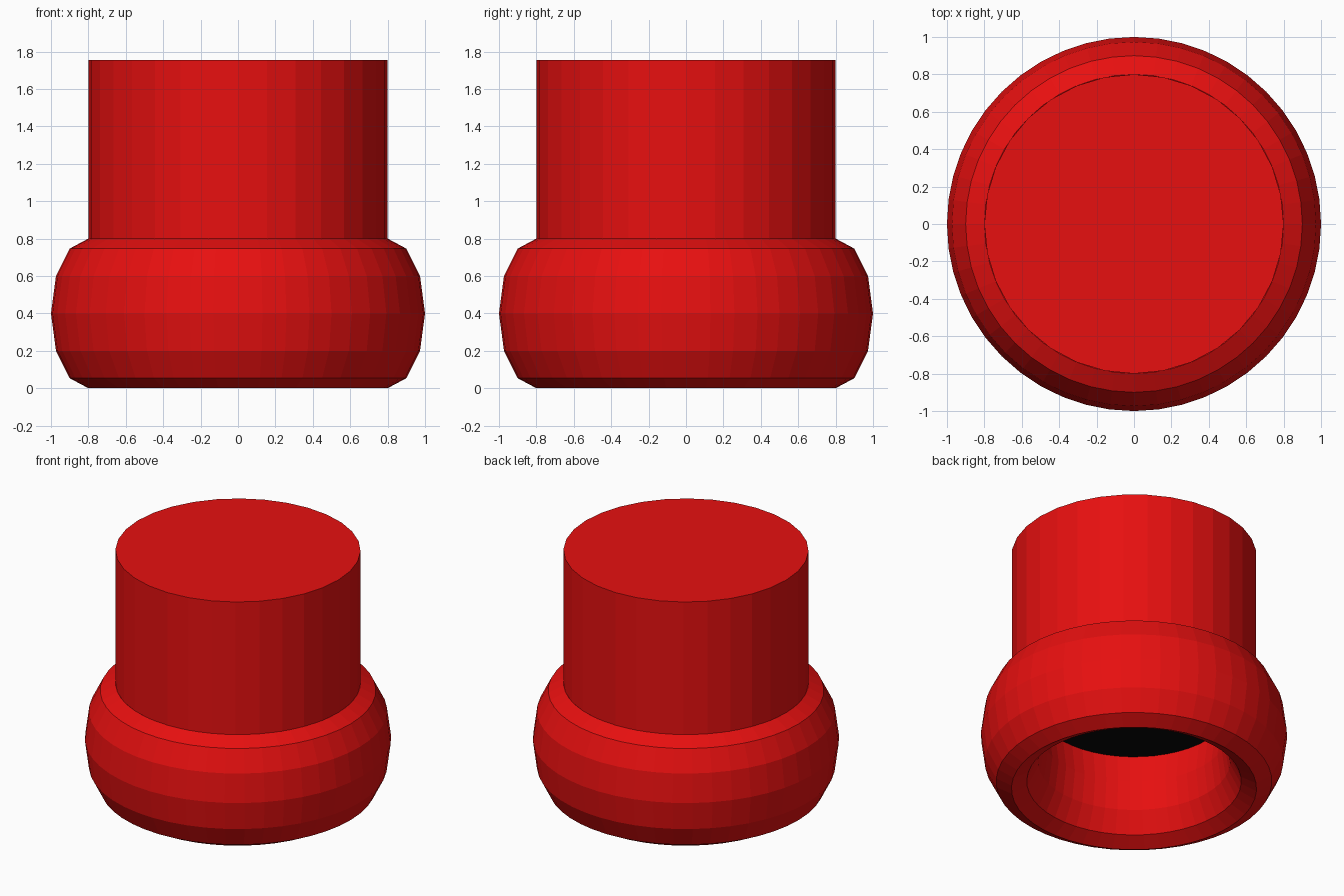
import bpy

cube = bpy.data.objects.get("Cube")
if cube:
    bpy.data.objects.remove(cube, do_unlink=True)


def make_material(name, colour):
    mat = bpy.data.materials.new(name)
    mat.use_nodes = True
    mat.diffuse_color = colour
    mat.node_tree.nodes["Principled BSDF"].inputs["Base Color"].default_value = colour
    return mat


red = make_material("red", (0.8, 0.005, 0.005, 1))
black = make_material("black", (0.002, 0.002, 0.002, 1))

RING_HEIGHT = 0.8
POST_BOTTOM, POST_TOP = 0.6, 1.755

# Base ring: a torus stretched to twice its height
bpy.ops.mesh.primitive_torus_add(
    major_radius=0.8, minor_radius=0.2,
    major_segments=48, minor_segments=12,
    location=(0, 0, RING_HEIGHT / 2))
ring = bpy.context.object
ring.name = "base_ring"
ring.scale.z = 2
ring.data.materials.append(red)

# Solid post seated in the ring
bpy.ops.mesh.primitive_cylinder_add(
    vertices=32, radius=0.8, depth=POST_TOP - POST_BOTTOM,
    location=(0, 0, (POST_TOP + POST_BOTTOM) / 2))
post = bpy.context.object
post.name = "post"
post.data.materials.append(red)
post.data.materials.append(black)

# Dark underside of the post, seen through the ring
for face in post.data.polygons:
    face.material_index = 1 if face.normal.z < -0.5 else 0

for part in (ring, post):
    part.data.shade_flat()
